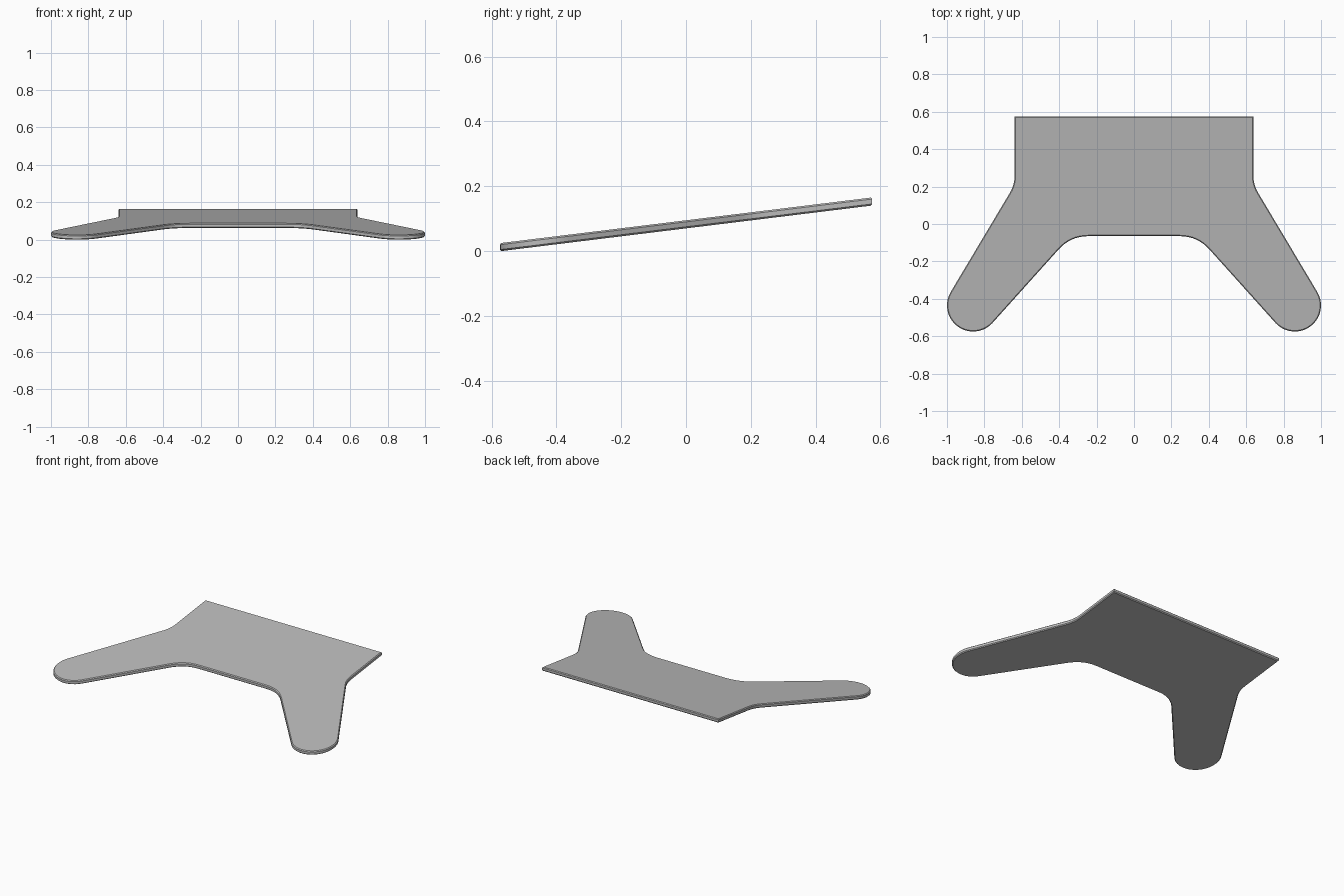
import bpy
import bmesh
from math import atan2, pi, radians, tan
from mathutils import Vector

if "Cube" in bpy.data.objects:
    bpy.data.objects.remove(bpy.data.objects["Cube"], do_unlink=True)

THICK, SLOPE, BACK = 0.025, tan(radians(7)), 0.575
EDGE = 0.005


def arc(center, radius, start, end, steps):
    """Points on an arc, angles in radians."""
    return [center + radius * Vector((1, 0)).to_2d() @ rotation(start + (end - start) * i / steps)
            for i in range(steps + 1)]


def rotation(angle):
    from mathutils import Matrix
    return Matrix.Rotation(-angle, 2)


def fillet(before, corner, after, length, steps=8):
    """Round a corner with a curve tangent to both neighbours."""
    a = corner + (before - corner).normalized() * length
    b = corner + (after - corner).normalized() * length
    return [a * (1 - t) ** 2 + corner * 2 * t * (1 - t) + b * t ** 2
            for t in (i / steps for i in range(steps + 1))]


# Outline of the left half, from the back corner round the leg to the front edge
back_corner = Vector((0.638, BACK))
shoulder = Vector((0.638, 0.21))
outer_tip = Vector((0.98, -0.363))
inner_tip = Vector((0.757, -0.53))
crotch = Vector((0.339, -0.065))
front_mid = Vector((0, -0.065))
tip_center, tip_radius = Vector((0.86, -0.435)), 0.14

start = atan2(*(outer_tip - tip_center).yx)
end = atan2(*(inner_tip - tip_center).yx)
half = [back_corner]
half += fillet(back_corner, shoulder, outer_tip, 0.05)
half += arc(tip_center, tip_radius, start, end, 20)
half += fillet(inner_tip, crotch, front_mid, 0.095)
outline = half + [Vector((-p.x, p.y)) for p in reversed(half)]

# Sloping plate extruded from the outline, with small chamfers on both rims
bm = bmesh.new()
base = bm.faces.new([bm.verts.new((p.x, p.y, 0)) for p in outline])
top = bmesh.ops.extrude_face_region(bm, geom=[base], use_keep_orig=True)
bmesh.ops.translate(bm, verts=[v for v in top["geom"] if isinstance(v, bmesh.types.BMVert)],
                    vec=(0, 0, THICK))
bmesh.ops.recalc_face_normals(bm, faces=bm.faces[:])
rims = [e for e in bm.edges if abs(e.verts[0].co.z - e.verts[1].co.z) < 1e-5]
bmesh.ops.bevel(bm, geom=rims, offset=EDGE, segments=1, profile=0.5, affect='EDGES')
for v in bm.verts:
    v.co.z += (v.co.y + BACK) * SLOPE
lowest = min(v.co.z for v in bm.verts)
bmesh.ops.translate(bm, verts=bm.verts[:], vec=(0, 0, -lowest))

mesh = bpy.data.meshes.new("sloping_plate")
bm.to_mesh(mesh)
bm.free()
plate = bpy.data.objects.new("sloping_plate", mesh)
bpy.context.collection.objects.link(plate)

# Plain grey finish
grey = bpy.data.materials.new("plain grey")
grey.use_nodes = True
colour = (0.5, 0.5, 0.5, 1)
grey.diffuse_color = colour
grey.node_tree.nodes["Principled BSDF"].inputs["Base Color"].default_value = colour
mesh.materials.append(grey)

bpy.context.view_layer.objects.active = plate
plate.select_set(True)
bpy.ops.object.shade_smooth_by_angle(angle=radians(30))
